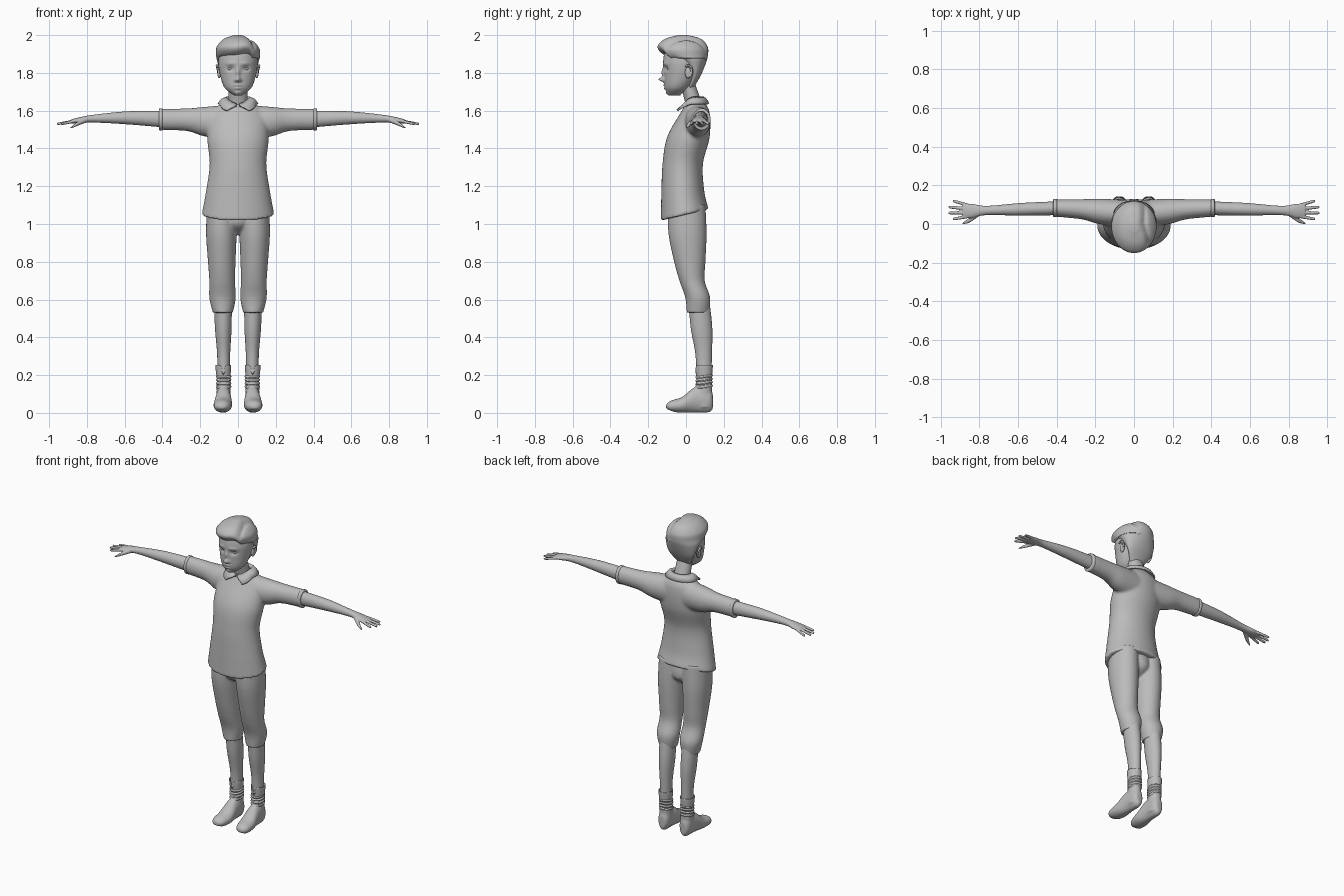
import bpy, bmesh
from math import sin, cos, pi, exp, tau

cube = bpy.data.objects.get("Cube")
if cube:
    bpy.data.objects.remove(cube, do_unlink=True)

GREY = (.5, .5, .5, 1)
clay = bpy.data.materials.new("plain_grey")
clay.use_nodes = True
clay.diffuse_color = GREY
bsdf = clay.node_tree.nodes["Principled BSDF"]
bsdf.inputs["Base Color"].default_value = GREY

PLACE = {"X": lambda along, a, b: (along, a, b),
         "Y": lambda along, a, b: (a, along, b),
         "Z": lambda along, a, b: (a, b, along)}


def ring(along, at, size):
    """Elliptical section, with its centre and radii across the loft axis."""
    return (along, *at, *size)


def slab(z, half, front, back):
    """Section centred on x, given by its half width and its front and back y."""
    return ring(z, at=(0, (front + back) / 2), size=(half, (back - front) / 2))


def spline(rows, sub):
    """Catmull-Rom interpolation of the sections."""
    padded = [rows[0], *rows, rows[-1]]
    for before, start, end, after in zip(padded, padded[1:], padded[2:], padded[3:]):
        for step in range(sub):
            t = step / sub
            yield [b + t * ((c - a) + t * ((2 * a - 5 * b + 4 * c - d) + t * (3 * b - a - 3 * c + d))) / 2
                   for a, b, c, d in zip(before, start, end, after)]
    yield rows[-1]


def loft(bm, axis, rows, sides=32, sub=6):
    """Closed tube through the sections."""
    rings = []
    for along, a, b, ra, rb in spline(rows, sub):
        angles = [tau * i / sides for i in range(sides)]
        rings.append([bm.verts.new(PLACE[axis](along, a + ra * cos(t), b + rb * sin(t))) for t in angles])
    for low, high in zip(rings, rings[1:]):
        for i in range(sides):
            bm.faces.new((low[i - 1], low[i], high[i], high[i - 1]))
    bm.faces.new(rings[0])
    bm.faces.new(rings[-1])


def ball(bm, centre, size):
    verts = bmesh.ops.create_uvsphere(bm, u_segments=24, v_segments=16, radius=1)["verts"]
    bmesh.ops.scale(bm, vec=size, verts=verts)
    bmesh.ops.translate(bm, vec=centre, verts=verts)


def bump(offset, width):
    return exp(-(offset / width) ** 2)


def finish(name, bm, mirror=False, voxel=0, relax=0):
    """Turn the bmesh into an object, optionally mirrored, fused and relaxed."""
    bmesh.ops.recalc_face_normals(bm, faces=bm.faces)
    mesh = bpy.data.meshes.new(name)
    bm.to_mesh(mesh)
    bm.free()
    mesh.materials.append(clay)
    mesh.shade_smooth()
    part = bpy.data.objects.new(name, mesh)
    bpy.context.scene.collection.objects.link(part)
    if mirror:
        part.modifiers.new("mirror", "MIRROR").use_mirror_merge = False
    if voxel:
        fuse = part.modifiers.new("fuse", "REMESH")
        fuse.mode, fuse.voxel_size, fuse.use_smooth_shade = "VOXEL", voxel, True
    if relax:
        part.modifiers.new("relax", "SMOOTH").iterations = relax
    return part


# Head
bm = bmesh.new()
loft(bm, "Z", [slab(1.68, half=.02, front=-.09, back=-.03), slab(1.72, half=.07, front=-.11, back=.02),
               slab(1.79, half=.095, front=-.115, back=.07), slab(1.87, half=.104, front=-.12, back=.1),
               slab(1.94, half=.085, front=-.1, back=.09), slab(1.98, half=.03, front=-.04, back=.03)],
     sides=112, sub=12)

# Facial features pushed out of, or into, the front of the head
features = [dict(name="nose tip", x=0, z=1.765, wide=.012, tall=.012, push=-.03),
            dict(name="nose bridge", x=0, z=1.8, wide=.01, tall=.025, push=-.014),
            dict(name="nostril", x=.013, z=1.76, wide=.008, tall=.007, push=-.009),
            dict(name="eye socket", x=.04, z=1.822, wide=.02, tall=.013, push=.013),
            dict(name="brow", x=.04, z=1.85, wide=.026, tall=.008, push=-.005),
            dict(name="upper lip", x=0, z=1.735, wide=.02, tall=.005, push=-.009),
            dict(name="lower lip", x=0, z=1.718, wide=.016, tall=.005, push=-.009),
            dict(name="chin", x=0, z=1.693, wide=.018, tall=.01, push=-.008)]
for vert in bm.verts:
    x, y, z = vert.co
    if y < -.01:
        vert.co.y += sum(f["push"] * bump(abs(x) - f["x"], f["wide"]) * bump(z - f["z"], f["tall"])
                         for f in features)
finish("head", bm)

# Eyes
bm = bmesh.new()
ball(bm, centre=(.041, -.087, 1.822), size=(.019, .014, .01))
finish("eyes", bm, mirror=True)

# Ears: curled rim around a shallow bowl
bm = bmesh.new()
for i in range(16):
    turn = i * .28 - 2
    ball(bm, centre=(.106 + .006 * sin(turn), .012 + .02 * cos(turn), 1.81 + .03 * sin(turn)),
         size=(.007, .006, .006))
ball(bm, centre=(.1, .01, 1.8), size=(.009, .016, .03))
finish("ears", bm, mirror=True, voxel=.003, relax=3)

# Hair with a fringe and a side parting
bm = bmesh.new()
loft(bm, "Z", [slab(1.72, half=.045, front=0, back=.04), slab(1.79, half=.088, front=.02, back=.08),
               slab(1.86, half=.11, front=-.04, back=.108), slab(1.9, half=.116, front=-.125, back=.117),
               slab(1.94, half=.112, front=-.15, back=.114), slab(1.98, half=.075, front=-.11, back=.08),
               slab(2, half=.02, front=-.04, back=.01)], sides=96, sub=9)
for vert in bm.verts:
    x, y, z = vert.co
    if z > 1.88:
        parting = .05 - .3 * min(y, 0)
        vert.co.z -= .012 * bump(x - parting, .015) + (.008 if x > parting else 0)
        if y < -.05:
            vert.co.z += (2 - z) * bump(x - .045, .035) / 10
finish("hair", bm, relax=3)

# Neck
bm = bmesh.new()
loft(bm, "Z", [slab(1.56, half=.065, front=0, back=.1), slab(1.64, half=.052, front=-.004, back=.084),
               slab(1.75, half=.048, front=-.035, back=.045)])
finish("neck", bm)

# Shirt: body and short sleeves fused, the hem dipping at the front
bm = bmesh.new()
loft(bm, "Z", [slab(1.05, half=.193, front=-.133, back=.12), slab(1.18, half=.168, front=-.13, back=.096),
               slab(1.32, half=.15, front=-.124, back=.09), slab(1.46, half=.162, front=-.1, back=.125),
               slab(1.59, half=.14, front=-.028, back=.125), slab(1.655, half=.055, front=.01, back=.09)],
     sides=64, sub=10)
for vert in bm.verts:
    vert.co.z += vert.co.y * max(0, 1.15 - vert.co.z) * 2.4
for side in (1, -1):
    loft(bm, "X", [ring(side * .06, at=(.055, 1.54), size=(.07, .09)),
                   ring(side * .18, at=(.065, 1.542), size=(.066, .078)),
                   ring(side * .27, at=(.076, 1.552), size=(.052, .06)),
                   ring(side * .41, at=(.083, 1.554), size=(.045, .056))])
finish("shirt", bm, voxel=.008, relax=6)

# Sleeve hems
bm = bmesh.new()
loft(bm, "X", [ring(x, at=(.083, 1.554), size=(.043 + grow, .054 + grow))
               for x, grow in ((.398, 0), (.4, .004), (.416, .004), (.418, 0))], sub=1)
finish("sleeve_hems", bm, mirror=True)

# Folded collar, open in a V at the front
bm = bmesh.new()
fold = [(.06, .048, 1.645), (.065, .054, 1.67), (.085, .064, 1.66), (.105, .077, 1.636)]
strips, steps = [], 36
for i in range(steps + 1):
    turn = -pi / 2 + .12 + (tau - .24) * i / steps
    front = max(0, -sin(turn)) ** 2
    tip = max(0, 1 - min(i, steps - i) / 6)
    strip = [bm.verts.new((wide * cos(turn), .042 + deep * sin(turn), z - .035 * front))
             for wide, deep, z in fold]
    strip[-1].co.x += tip * (.045 if cos(turn) > 0 else -.045)
    strip[-1].co.y -= .012 * tip
    strips.append(strip)
for left, right in zip(strips, strips[1:]):
    for k in range(len(fold) - 1):
        bm.faces.new((left[k], right[k], right[k + 1], left[k + 1]))
thickness = finish("collar", bm).modifiers.new("thickness", "SOLIDIFY")
thickness.thickness, thickness.offset = .009, 0

# Arms with palm, four spread fingers and a thumb
bm = bmesh.new()
loft(bm, "X", [ring(.38, at=(.082, 1.555), size=(.036, .045)), ring(.58, at=(.076, 1.562), size=(.033, .035)),
               ring(.76, at=(.07, 1.558), size=(.024, .021)), ring(.84, at=(.068, 1.549), size=(.037, .016)),
               ring(.885, at=(.068, 1.543), size=(.036, .01))])
for finger in range(4):
    spread = finger - 1.5
    tip = .962 - .011 * spread ** 2
    loft(bm, "X", [ring(.86, at=(.068 + .02 * spread, 1.546), size=(.009, .009)),
                   ring(tip - .01, at=(.072 + .03 * spread, 1.531), size=(.008, .007)),
                   ring(tip, at=(.072 + .03 * spread, 1.529), size=(.003, .003))], sides=12)
loft(bm, "X", [ring(.8, at=(.055, 1.55), size=(.014, .012)), ring(.85, at=(.02, 1.53), size=(.013, .011)),
               ring(.888, at=(.002, 1.508), size=(.004, .004))], sides=12)
finish("arms", bm, mirror=True, voxel=.004, relax=3)

# Knee-length trousers: legs joined by a seat
bm = bmesh.new()
loft(bm, "Z", [ring(1.1, at=(.084, .003), size=(.08, .1)), ring(.95, at=(.088, .008), size=(.081, .101)),
               ring(.8, at=(.086, .02), size=(.073, .083)), ring(.7, at=(.084, .032), size=(.068, .067)),
               ring(.61, at=(.082, .062), size=(.07, .066)), ring(.53, at=(.08, .063), size=(.053, .059))])
loft(bm, "Z", [slab(1.1, half=.1, front=-.09, back=.09), slab(1, half=.08, front=-.09, back=.1),
               slab(.945, half=.02, front=-.02, back=.04)])
finish("trousers", bm, mirror=True, voxel=.007, relax=4)

# Lower legs
bm = bmesh.new()
loft(bm, "Z", [ring(.6, at=(.08, .068), size=(.047, .055)), ring(.45, at=(.078, .082), size=(.044, .057)),
               ring(.3, at=(.076, .094), size=(.034, .043)), ring(.12, at=(.076, .095), size=(.033, .038))])
finish("lower_legs", bm, mirror=True)

# Shoes with a flat sole and a lifted toe
bm = bmesh.new()
loft(bm, "Y", [ring(-.105, at=(.086, .034), size=(.018, .012)), ring(-.08, at=(.085, .036), size=(.041, .029)),
               ring(-.02, at=(.08, .043), size=(.049, .042)), ring(.05, at=(.077, .07), size=(.041, .068)),
               ring(.12, at=(.076, .07), size=(.035, .067)), ring(.142, at=(.076, .06), size=(.018, .04))])
loft(bm, "Z", [ring(z, at=(.076, .095), size=(.037, .043)) for z in (.03, .17)])
for vert in bm.verts:
    vert.co.z = max(vert.co.z, .4 * (-.05 - vert.co.y), 0)
finish("shoes", bm, mirror=True, voxel=.006, relax=3)

# Rippled ankle wraps, tilted
bm = bmesh.new()
loft(bm, "Z", [ring(.13 + .009 * k, at=(.076, .096), size=(.036 + .005 * (k % 2), .041 + .005 * (k % 2)))
               for k in range(9)])
for vert in bm.verts:
    vert.co.z += (vert.co.y - .096) / 8
finish("ankle_wraps", bm, mirror=True)

# Flared ankle cuffs, notched at the front
bm = bmesh.new()
loft(bm, "Z", [ring(.185, at=(.077, .096), size=(.036, .041)), ring(.25, at=(.078, .096), size=(.042, .046)),
               ring(.245, at=(.078, .096), size=(.035, .04))], sides=48)
for vert in bm.verts:
    if vert.co.z > .22 and vert.co.y < .09:
        vert.co.z -= .03 * bump(vert.co.x - .078, .01)
finish("ankle_cuffs", bm, mirror=True)
